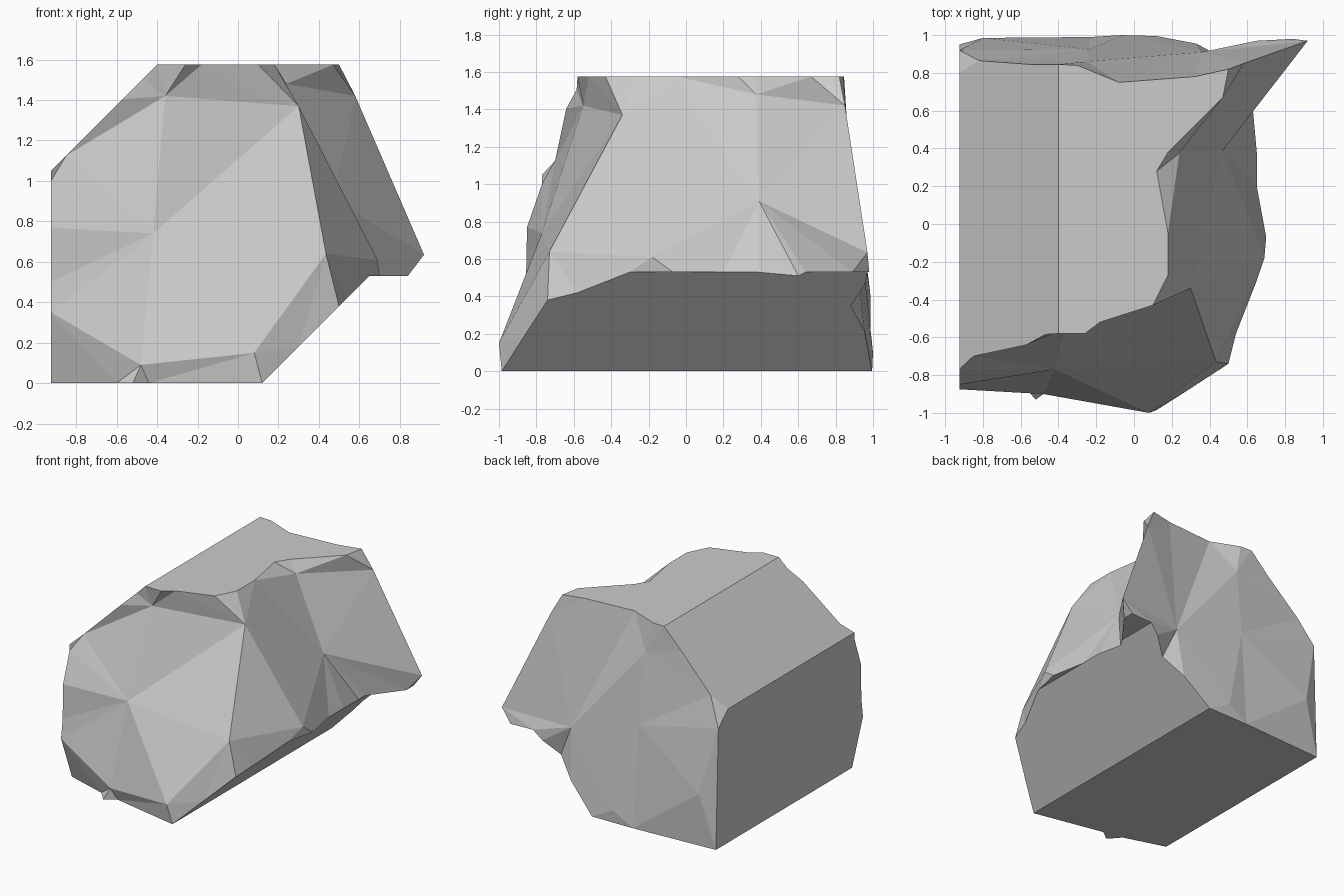
import bpy, bmesh
from mathutils import Vector
from mathutils.geometry import delaunay_2d_cdt

if "Cube" in bpy.data.objects:
    bpy.data.objects.remove(bpy.data.objects["Cube"])


# Flat cut planes of the rock: each turns 2D rim points into 3D points
def on_left(pts):
    return [(-0.925, y, z) for y, z in pts]

def on_bevel(pts):
    return [(x, y, x + 1.975) for x, y in pts]

def on_top(pts):
    return [(x, y, 1.575) for x, y in pts]

def on_floor(pts):
    return [(x, y, 0) for x, y in pts]

def on_slope(pts):
    return [(x, y, x - 0.12) for x, y in pts]

def on_shelf(pts):
    return [(x, y, 0.53) for x, y in pts]


bm = bmesh.new()


def flat(points):
    bm.faces.new([bm.verts.new(p) for p in points])


def rough(outline, inner, creases, axes):
    """Triangulated broken surface inside an outline, seen along one axis."""
    pts = outline + inner
    n = len(outline)
    flat2d = [Vector((p[axes[0]], p[axes[1]])) for p in pts]
    edges = [(i, (i + 1) % n) for i in range(n)]
    edges += [(pts.index(a), pts.index(b)) for a, b in creases]
    _, _, faces, orig, _, _ = delaunay_2d_cdt(flat2d, edges, [], 1, 1e-5)
    verts = [bm.verts.new(pts[o[0]]) if o else None for o in orig]
    for f in faces:
        if all(verts[i] for i in f):
            bm.faces.new([verts[i] for i in f])


# Rims where the flat cuts meet the front
floor_f = on_floor([(-0.925, -0.74), (-0.6, -0.84), (-0.52, -0.93), (-0.44, -0.87)])
slope_f = on_slope([(0.12, -0.985), (0.3, -0.87), (0.5, -0.74), (0.54, -0.58), (0.65, -0.3)])
top_f = on_top([(-0.4, -0.58), (-0.26, -0.58), (-0.18, -0.52), (0.1, -0.43)])
bevel_f = on_bevel([(-0.47, -0.585), (-0.57, -0.64), (-0.85, -0.70)])
left_f = on_left([(-0.77, 1.05), (-0.77, 1.0), (-0.85, 0.77), (-0.855, 0.5), (-0.875, 0.35)])

# Rims at the right side and back
top_r = on_top([(0.18, -0.27), (0.18, -0.05), (0.12, 0.28), (0.18, 0.38), (0.47, 0.67), (0.5, 0.82)])
top_b = on_top([(0.32, 0.78), (-0.08, 0.75), (-0.3, 0.84), (-0.4, 0.845)])
bevel_b = on_bevel([(-0.55, 0.845), (-0.82, 0.865)])
left_b = on_left([(0.80, 1.05), (0.92, 0.94)])
floor_b = on_floor([(-0.925, 0.95), (-0.23, 0.99)])
slope_r = on_slope([(0.65, 0.2), (0.65, 0.38), (0.63, 0.6), (0.65, 0.64)])
slope_b = on_slope([(0.65, 0.97), (0.58, 0.955), (0.47, 0.88), (0.33, 0.955), (0.12, 0.995)])
shelf_out = on_shelf([(0.70, -0.07)])
fin_foot = on_shelf([(0.84, 0.89), (0.84, 0.98)])

# Corners of the ridges
ridge_hi, ridge_lo = (0.3, -0.34, 1.37), (0.435, -0.73, 0.64)
fin_top, fin_tip = (0.58, 0.85, 1.42), (0.92, 0.97, 0.635)

# Front face
centre, brow = (-0.42, -0.77, 0.74), (-0.36, -0.55, 1.42)
chin, toe = (-0.48, -0.9, 0.09), (0.08, -1.0, 0.15)
rough(floor_f + slope_f[:3] + [ridge_lo, ridge_hi] + top_f[::-1] + bevel_f + left_f,
      [centre, brow, chin, toe],
      [(centre, p) for p in (brow, chin, toe, ridge_hi, ridge_lo, left_f[2], left_f[4])]
      + [(chin, toe), (chin, left_f[4]), (toe, ridge_lo), (brow, ridge_hi), (brow, bevel_f[2])],
      (0, 2))

# Right side with the valley beside the fin
notch, valley, knob = (0.24, 0.375, 1.48), (0.47, 0.39, 0.91), (0.69, -0.18, 0.61)
rough([top_f[-1]] + top_r + [fin_top, fin_tip] + fin_foot[::-1] + slope_r[::-1]
      + shelf_out + slope_f[:1:-1] + [ridge_lo, ridge_hi],
      [notch, valley, knob],
      [(notch, fin_top), (notch, valley), (valley, slope_r[2]), (valley, fin_foot[0]),
       (valley, fin_tip), (knob, ridge_lo), (valley, ridge_hi)],
      (1, 2))

# Back face
hollow, belly, upper = (0.36, 0.91, 0.605), (-0.24, 0.925, 0.79), (-0.25, 0.86, 1.34)
heel, low = (-0.8, 0.985, 0.42), (-0.065, 1.0, 0.1)
rough([top_r[-1]] + top_b + bevel_b + left_b + floor_b + slope_b[::-1]
      + [fin_foot[1], fin_tip, fin_top],
      [hollow, belly, upper, heel, low],
      [(hollow, p) for p in (top_b[1], fin_top, upper, belly, fin_tip)]
      + [(upper, belly), (upper, top_b[1]), (belly, heel), (belly, low), (fin_top, top_b[0])],
      (0, 2))

# Flat cuts
flat(top_f + top_r + top_b)
flat([top_f[0]] + bevel_f + [left_f[0], left_b[0]] + bevel_b[::-1] + [top_b[-1]])
flat(left_f + [floor_f[0], floor_b[0]] + left_b[::-1])
flat(floor_f + [slope_f[0], slope_b[-1]] + floor_b[::-1])
flat(slope_f + slope_r + slope_b)
flat([slope_f[-1]] + shelf_out + [slope_r[0]])
flat([slope_r[-1]] + fin_foot + [slope_b[0]])

bmesh.ops.remove_doubles(bm, verts=bm.verts, dist=1e-4)
bmesh.ops.recalc_face_normals(bm, faces=bm.faces)
mesh = bpy.data.meshes.new("rock")
bm.to_mesh(mesh)
bm.free()
bpy.context.collection.objects.link(bpy.data.objects.new("rock", mesh))
